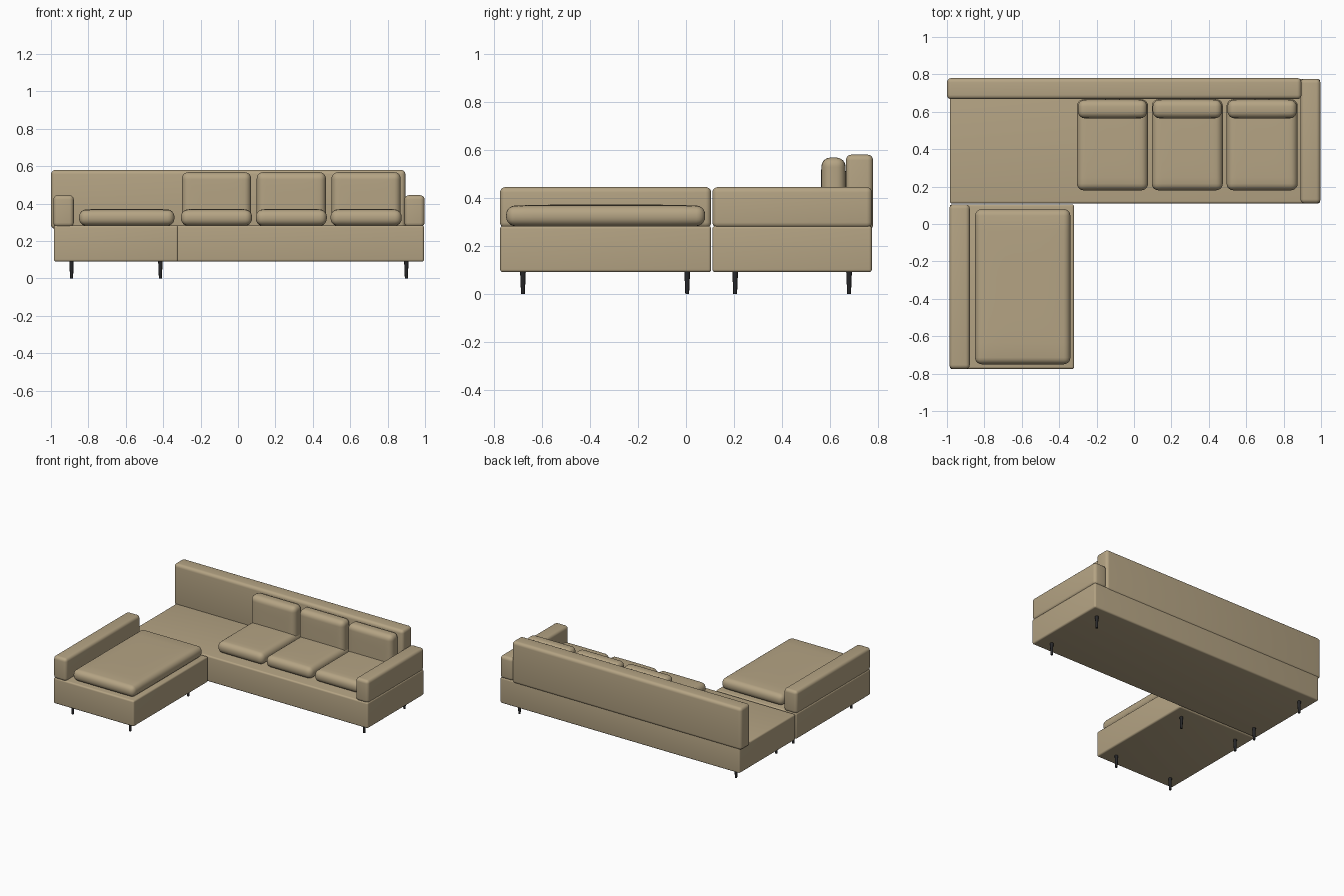
import bpy, bmesh
from mathutils import Vector

if "Cube" in bpy.data.objects:
    bpy.data.objects.remove(bpy.data.objects["Cube"])


def material(name, color):
    m = bpy.data.materials.new(name)
    m.diffuse_color = (*color, 1)
    m.use_nodes = True
    m.node_tree.nodes["Principled BSDF"].inputs["Base Color"].default_value = m.diffuse_color
    return m


FABRIC = material("tan_fabric", (0.46, 0.37, 0.23))
DARK = material("dark_metal", (0.02, 0.02, 0.022))


def finish(name, bm, mat):
    bmesh.ops.recalc_face_normals(bm, faces=bm.faces)
    me = bpy.data.meshes.new(name)
    bm.to_mesh(me)
    bm.free()
    me.materials.append(mat)
    ob = bpy.data.objects.new(name, me)
    bpy.context.collection.objects.link(ob)
    bpy.ops.object.select_all(action='DESELECT')
    ob.select_set(True)
    bpy.context.view_layer.objects.active = ob
    bpy.ops.object.shade_smooth_by_angle(angle=0.6)
    return ob


def padded_box(name, x, y, z, radius, crown=0.0, thin=2):
    """Rounded box between (min, max) ranges; crown swells its two broad faces."""
    lo, hi = Vector((x[0], y[0], z[0])), Vector((x[1], y[1], z[1]))
    mid, half = (lo + hi) / 2, (hi - lo) / 2
    half[thin] -= crown
    bm = bmesh.new()
    bmesh.ops.create_cube(bm, size=2)
    bmesh.ops.scale(bm, vec=half, verts=bm.verts)
    bmesh.ops.bevel(bm, geom=bm.edges[:], offset=radius, segments=5,
                    profile=0.5, affect='EDGES', clamp_overlap=True)
    if crown:
        wide = [a for a in range(3) if a != thin]
        for a in wide:
            for i in range(1, 10):
                normal, point = Vector(), Vector()
                normal[a] = 1
                point[a] = half[a] * (i / 5 - 1) * 0.9
                bmesh.ops.bisect_plane(bm, geom=bm.verts[:] + bm.edges[:] + bm.faces[:],
                                       plane_co=point, plane_no=normal)
        for v in bm.verts:
            swell = crown
            for a in wide:
                swell *= 1 - (v.co[a] / half[a]) ** 4
            v.co[thin] += swell * v.co[thin] / half[thin]
    bmesh.ops.translate(bm, vec=mid, verts=bm.verts)
    return finish(name, bm, FABRIC)


def leg(name, x, y):
    bm = bmesh.new()
    bmesh.ops.create_cone(bm, cap_ends=True, segments=16, radius1=0.008,
                          radius2=0.012, depth=0.095)
    bmesh.ops.translate(bm, vec=(x, y, 0.0475), verts=bm.verts)
    finish(name, bm, DARK)


# Main sofa and chaise frames
padded_box("sofa_base", (-0.985, 0.995), (0.11, 0.775), (0.09, 0.283), 0.012)
padded_box("chaise_base", (-0.985, -0.32), (-0.775, 0.105), (0.09, 0.283), 0.012)

# Backrest and arms
padded_box("backrest", (-1.0, 0.895), (0.667, 0.78), (0.265, 0.58), 0.023)
padded_box("sofa_arm", (0.89, 0.997), (0.11, 0.776), (0.275, 0.445), 0.023)
padded_box("chaise_arm", (-0.987, -0.878), (-0.776, 0.105), (0.275, 0.445), 0.023)

# Chaise cushion, then three seat and back cushions
padded_box("chaise_cushion", (-0.85, -0.34), (-0.75, 0.08), (0.278, 0.372), 0.036, 0.006)
for i in range(3):
    x = -0.115 + 0.4 * i
    padded_box(f"seat_cushion_{i + 1}", (x - 0.19, x + 0.19), (0.18, 0.667),
               (0.278, 0.372), 0.036, 0.006)
    padded_box(f"back_cushion_{i + 1}", (x - 0.185, x + 0.185), (0.563, 0.667),
               (0.28, 0.568), 0.034, 0.005, thin=1)

# Tapered legs
for x in (-0.89, 0.9):
    for y in (0.205, 0.68):
        leg("sofa_leg", x, y)
for x in (-0.89, -0.415):
    for y in (-0.68, 0.005):
        leg("chaise_leg", x, y)
